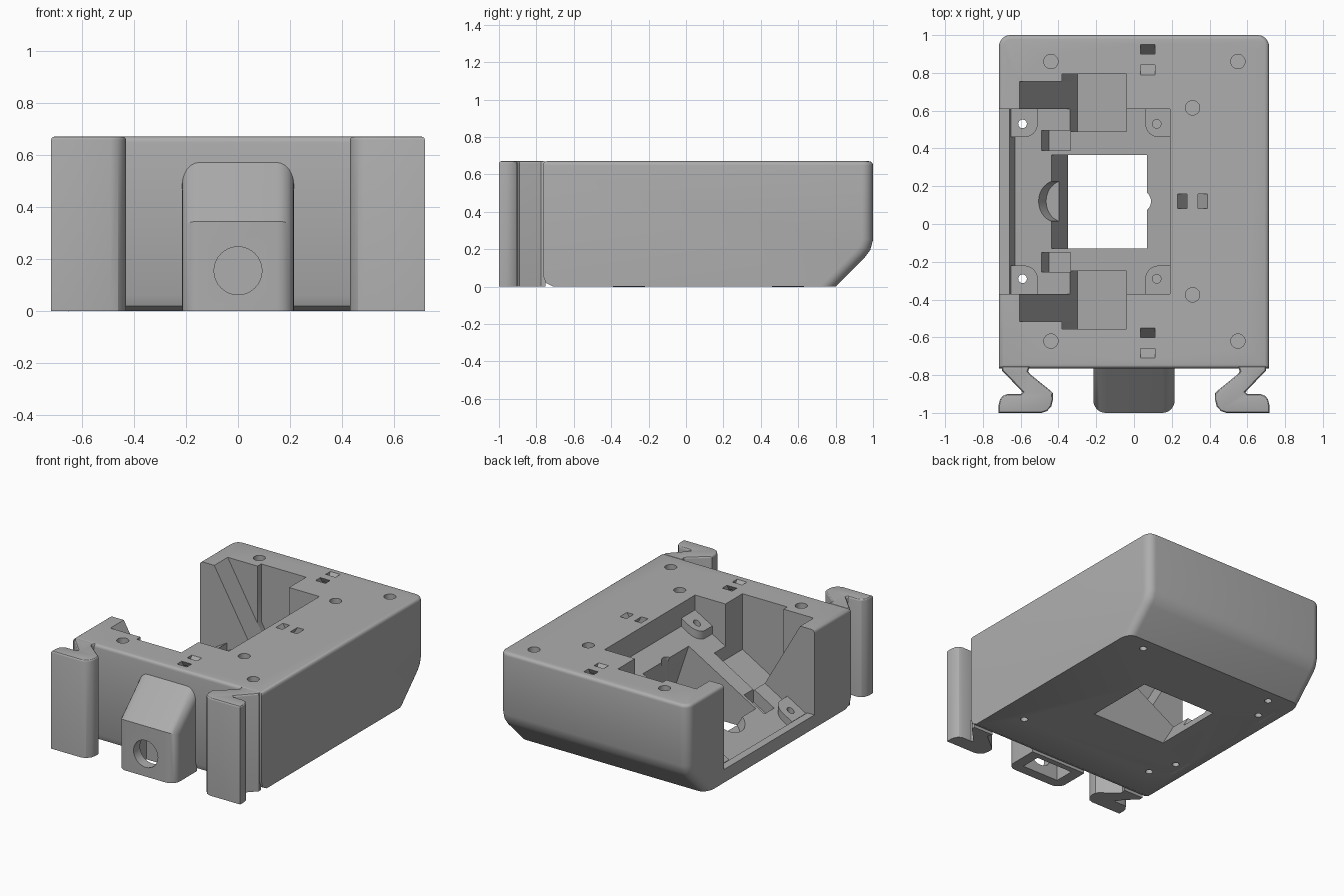
import bpy, bmesh, math
from mathutils import Vector

if "Cube" in bpy.data.objects:
    bpy.data.objects.remove(bpy.data.objects["Cube"])

grey = bpy.data.materials.new("plain grey")
grey.diffuse_color = (0.42, 0.42, 0.42, 1)
grey.use_nodes = True
grey.node_tree.nodes["Principled BSDF"].inputs["Base Color"].default_value = grey.diffuse_color
TOP, MID, TAN = 0.67, 0.12, 0.577      # top height, mirror line in y, floor tilt


def floor_z(x):
    return 0.04 + TAN * (x + 0.63)


def finish(bm, name):
    bmesh.ops.recalc_face_normals(bm, faces=bm.faces)
    me = bpy.data.meshes.new(name)
    bm.to_mesh(me)
    bm.free()
    me.materials.append(grey)
    ob = bpy.data.objects.new(name, me)
    bpy.context.collection.objects.link(ob)
    return ob


def prism_bm(pts, axis, a, b):
    """Extrude a 2D outline along an axis from a to b."""
    put = {'x': lambda p, t: (t, p[0], p[1]), 'y': lambda p, t: (p[0], t, p[1]),
           'z': lambda p, t: (p[0], p[1], t)}[axis]
    bm = bmesh.new()
    lo = [bm.verts.new(put(p, a)) for p in pts]
    hi = [bm.verts.new(put(p, b)) for p in pts]
    bm.faces.new(lo)
    bm.faces.new(hi)
    for i in range(len(pts)):
        j = (i + 1) % len(pts)
        bm.faces.new((lo[i], lo[j], hi[j], hi[i]))
    bmesh.ops.recalc_face_normals(bm, faces=bm.faces)
    return bm


def prism(name, pts, axis, a, b):
    return finish(prism_bm(pts, axis, a, b), name)


def circle(cx, cy, r, n=32):
    return [(cx + r * math.cos(2 * math.pi * i / n), cy + r * math.sin(2 * math.pi * i / n))
            for i in range(n)]


def bevel(bm, test, width, seg=4):
    edges = [e for e in bm.edges if test(*(v.co for v in e.verts))]
    bmesh.ops.bevel(bm, geom=edges, offset=width, segments=seg, profile=0.5, affect='EDGES')


def combine(ob, tool, op='DIFFERENCE'):
    mod = ob.modifiers.new(op.lower(), 'BOOLEAN')
    mod.operation, mod.solver, mod.object = op, 'EXACT', tool
    bpy.context.view_layer.objects.active = ob
    bpy.ops.object.modifier_apply(modifier=mod.name)
    bpy.data.objects.remove(tool)


def cut(ob, pts, axis, a, b):
    combine(ob, prism("cutter", pts, axis, a, b))


def on_top(p, q):
    return p.z > TOP - 0.001 and q.z > TOP - 0.001


# Main housing: side profile with sloped lower back
side = [(-0.71, 0), (0.80, 0), (0.955, 0.155), (0.985, 0.195), (1, 0.25), (1, TOP),
        (-0.765, TOP), (-0.765, 0.06), (-0.75, 0.02)]
bm = prism_bm(side, 'x', -0.715, 0.715)
bevel(bm, lambda p, q: abs(p.x - q.x) < 0.001 and min(p.y, q.y) > 0.79, 0.06, 6)
bevel(bm, on_top, 0.022)
body = finish(bm, "housing")

# Open cavity with tilted floor and a low rim on the open side
cut(body, [(-0.8, 0.09), (-0.66, 0.09), (-0.63, 0.04), (0.19, floor_z(0.19)), (0.19, 0.8), (-0.8, 0.8)],
    'y', -0.37, 0.61)

# Lens window, square to the tilted floor on its left side
cut(body, [(-0.35, -0.001), (-0.35, -0.1), (0.22, -0.1), (0.22, 0), (0.07, floor_z(0.07)),
           (0.07, 0.6), (-0.53, 0.6), (-0.53, 0.31)], 'y', -0.13, 0.365)
cut(body, circle(0.03, MID, 0.06), 'z', 0.2, 0.6)

# Round finger notch beside the window, sunk square to the floor
bm = prism_bm(circle(0, 0, 0.11), 'z', -0.08, 0.2)
ang = math.atan(TAN)
for v in bm.verts:
    x, y, z = v.co
    v.co = Vector((-0.41 + x * math.cos(ang) - z * math.sin(ang), MID + y,
                   floor_z(-0.41) + x * math.sin(ang) + z * math.cos(ang)))
combine(body, finish(bm, "cutter"))


def both(a, b):
    """A y range and its mirror image."""
    return [(a, b), (2 * MID - b, 2 * MID - a)]


# Deep side pockets with a sloping left wall, and small notches next to them
deep = 0.092
for a, b in both(0.49, 0.755):
    cut(body, [(-0.30, floor_z(-0.30) - deep), (-0.04, floor_z(-0.04) - deep), (-0.04, 0.8),
               (-0.682, 0.8)], 'y', a, b)
for a, b in both(0.70, 0.795):
    cut(body, [(-0.30, floor_z(-0.30) - deep), (-0.04, floor_z(-0.04) - deep), (-0.04, 0.8),
               (-0.38, 0.8), (-0.38, 0.277)], 'y', a, b)
for a, b in both(0.39, 0.495):
    cut(body, [(-0.45, floor_z(-0.45) - 0.09), (-0.335, floor_z(-0.335) - 0.09),
               (-0.335, 0.4), (-0.63, 0.4), (-0.53, 0.189)], 'y', a, b)

# Four screw ears standing on the tilted floor
for s in (1, -1):
    for x_wall, x_free in ((-0.65, -0.51), (0.20, 0.06)):
        d = 1 if x_free < x_wall else -1
        arc = [(x_free + d * 0.07 * (1 - math.cos(t * math.pi / 12)),
                0.53 - 0.07 * math.sin(t * math.pi / 12)) for t in range(7)]
        ear = [(x_wall, 0.63), (x_free, 0.63)] + arc + [(x_wall, 0.46)]
        bm = prism_bm([(x, MID + s * (y - MID)) for x, y in ear], 'z', -0.03, 0.055)
        for v in bm.verts:
            v.co.z += floor_z(v.co.x)
        combine(body, finish(bm, "ear"), 'UNION')
    y = MID + s * 0.41
    cut(body, circle(-0.59, y, 0.023, 16), 'z', -0.1, 0.3)
    cut(body, circle(0.12, y, 0.023, 16), 'z', 0.38, 0.62)

    # Screw holes in the top and bottom faces
    for x, dy in ((-0.44, 0.74), (0.55, 0.74), (0.31, 0.495)):
        cut(body, circle(x, MID + s * dy, 0.038, 24), 'z', 0.57, 0.8)
    for x in (-0.52, 0.52):
        cut(body, circle(x, MID + s * 0.59, 0.024, 16), 'z', -0.1, 0.1)

# Strap tunnels: V-shaped channels linking pairs of slots
vee = [(-0.087, 0.68), (-0.02, 0.58), (0.02, 0.58), (0.087, 0.68), (0.035, 0.68),
       (0.01, 0.635), (-0.01, 0.635), (-0.035, 0.68)]
for s in (1, -1):
    cut(body, [(MID + s * 0.75 + p, z) for p, z in vee], 'x', 0.035, 0.11)
cut(body, [(0.31 + p, z) for p, z in vee], 'y', 0.083, 0.158)

# Front clip hooks, one on each side
hook = [(-0.70, -0.75), (-0.70, -0.775), (-0.685, -0.79), (-0.59, -0.89), (-0.60, -0.90),
        (-0.67, -0.90), (-0.695, -0.91), (-0.71, -0.93), (-0.717, -0.96), (-0.717, -1.0),
        (-0.49, -1.0), (-0.46, -0.99), (-0.438, -0.965), (-0.43, -0.935), (-0.43, -0.895),
        (-0.445, -0.88), (-0.55, -0.795), (-0.56, -0.78), (-0.55, -0.75)]
for s, label in ((1, "left"), (-1, "right")):
    bm = prism_bm([(s * x, y) for x, y in hook], 'z', 0, TOP)
    bevel(bm, on_top, 0.012, 3)
    finish(bm, label + "_hook")

# Front cable block: sloped top, rounded edges, hollow below with a round hole
bm = prism_bm([(-0.75, 0), (-1, 0), (-1, 0.345), (-0.75, 0.585)], 'x', -0.215, 0.215)
bevel(bm, lambda p, q: abs(p.x - q.x) < 0.001 and (max(p.y, q.y) < -0.99 or min(p.z, q.z) > 0.3),
      0.065, 6)
block = finish(bm, "cable_block")
cut(block, [(-0.14, -0.93), (0.14, -0.93), (0.14, -0.79), (-0.14, -0.79)], 'z', -0.1, 0.32)
cut(block, circle(0, 0.155, 0.092), 'y', -1.1, -0.86)

# Smooth rounded areas while keeping edges sharp
for ob in bpy.context.scene.objects:
    ob.select_set(True)
bpy.context.view_layer.objects.active = body
bpy.ops.object.shade_smooth_by_angle(angle=math.radians(30))
